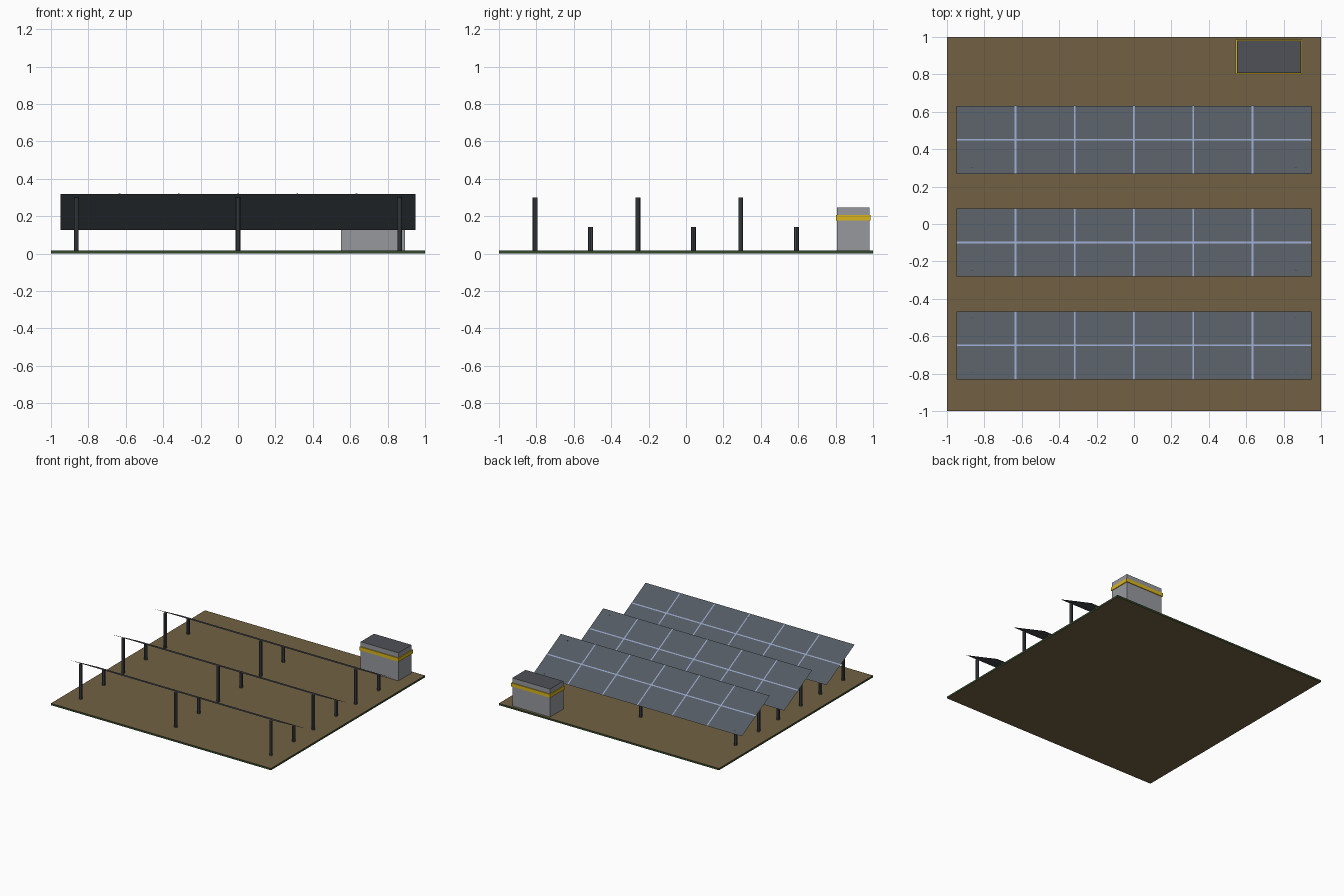
import bpy, bmesh, math
from mathutils import Matrix, Vector

cube = bpy.data.objects.get("Cube")
if cube:
    bpy.data.objects.remove(cube, do_unlink=True)


def material(name, srgb):
    col = [((c / 255 + 0.055) / 1.055) ** 2.4 for c in srgb] + [1]
    m = bpy.data.materials.new(name)
    m.use_nodes = True
    m.diffuse_color = col
    m.node_tree.nodes["Principled BSDF"].inputs["Base Color"].default_value = col
    return m


soil = material("brown soil", (114, 97, 67))
grass = material("dark green edge", (50, 72, 42))
glass = material("slate panel", (84, 91, 98))
trim = material("pale blue trim", (146, 162, 196))
steel = material("dark steel", (66, 70, 75))
wall = material("light grey wall", (150, 153, 157))
roof = material("dark grey roof", (79, 81, 88))
yellow = material("yellow band", (218, 181, 28))


def finish(name, bm, mats, rule=None):
    mesh = bpy.data.meshes.new(name)
    bm.normal_update()
    for f in bm.faces:
        f.material_index = rule(f.normal) if rule else 0
    bm.to_mesh(mesh)
    bm.free()
    for m in mats:
        mesh.materials.append(m)
    obj = bpy.data.objects.new(name, mesh)
    bpy.context.collection.objects.link(obj)
    return obj


def box(name, low, high, mats, rule=None):
    low, high = Vector(low), Vector(high)
    bm = bmesh.new()
    bmesh.ops.create_cube(bm, size=1, matrix=Matrix.Translation((low + high) / 2)
                          @ Matrix.Diagonal((*(high - low), 1)))
    return finish(name, bm, mats, rule)


def sheet(bm, x, y, z, width, depth):
    bmesh.ops.create_grid(bm, x_segments=1, y_segments=1, size=0.5,
                          matrix=Matrix.Translation((x, y, z))
                          @ Matrix.Diagonal((width, depth, 1, 1)))


# Ground slab: soil above and below, green rim
GROUND = 0.015
box("ground", (-1, -1, 0), (1, 1, GROUND), [soil, grass],
    lambda n: 0 if abs(n.z) > 0.5 else 1)

# Equipment cabinet with dark top and yellow band
box("cabinet", (0.55, 0.808, GROUND), (0.893, 0.98, 0.245), [wall, roof],
    lambda n: 1 if n.z > 0.5 else 0)
box("cabinet_band", (0.544, 0.802, 0.176), (0.899, 0.986, 0.205), [yellow])

# Tilted panel rows
WIDTH, RUN, RISE = 1.9, 0.364, 0.194
DEPTH = math.hypot(RUN, RISE)
TILT = Matrix.Rotation(-math.atan2(RISE, RUN), 4, 'X')


def panel_row(tag, y):
    place = Matrix.Translation((0, y, 0.2225)) @ TILT
    # Thin panel sheet
    bm = bmesh.new()
    sheet(bm, 0, 0, 0, WIDTH, DEPTH)
    finish(f"panel_{tag}", bm, [glass]).matrix_world = place
    # Dividers lying on the sheet: two by six modules
    bm = bmesh.new()
    sheet(bm, 0, 0, 0.002, WIDTH, 0.01)
    for i in range(1, 6):
        sheet(bm, WIDTH * (i / 6 - 0.5), 0, 0.002, 0.01, DEPTH)
    finish(f"panel_dividers_{tag}", bm, [trim]).matrix_world = place
    # Tall front posts and short back posts
    bm = bmesh.new()
    for x in (-0.865, 0, 0.865):
        for offset, top in ((-0.157, 0.301), (0.14, 0.142)):
            h = top - GROUND
            bmesh.ops.create_cone(
                bm, cap_ends=True, segments=8, radius1=0.013, radius2=0.013, depth=h,
                matrix=Matrix.Translation((x, y + offset, GROUND + h / 2)))
    finish(f"posts_{tag}", bm, [steel])


for tag, y in (("front", -0.65), ("middle", -0.10), ("back", 0.45)):
    panel_row(tag, y)
